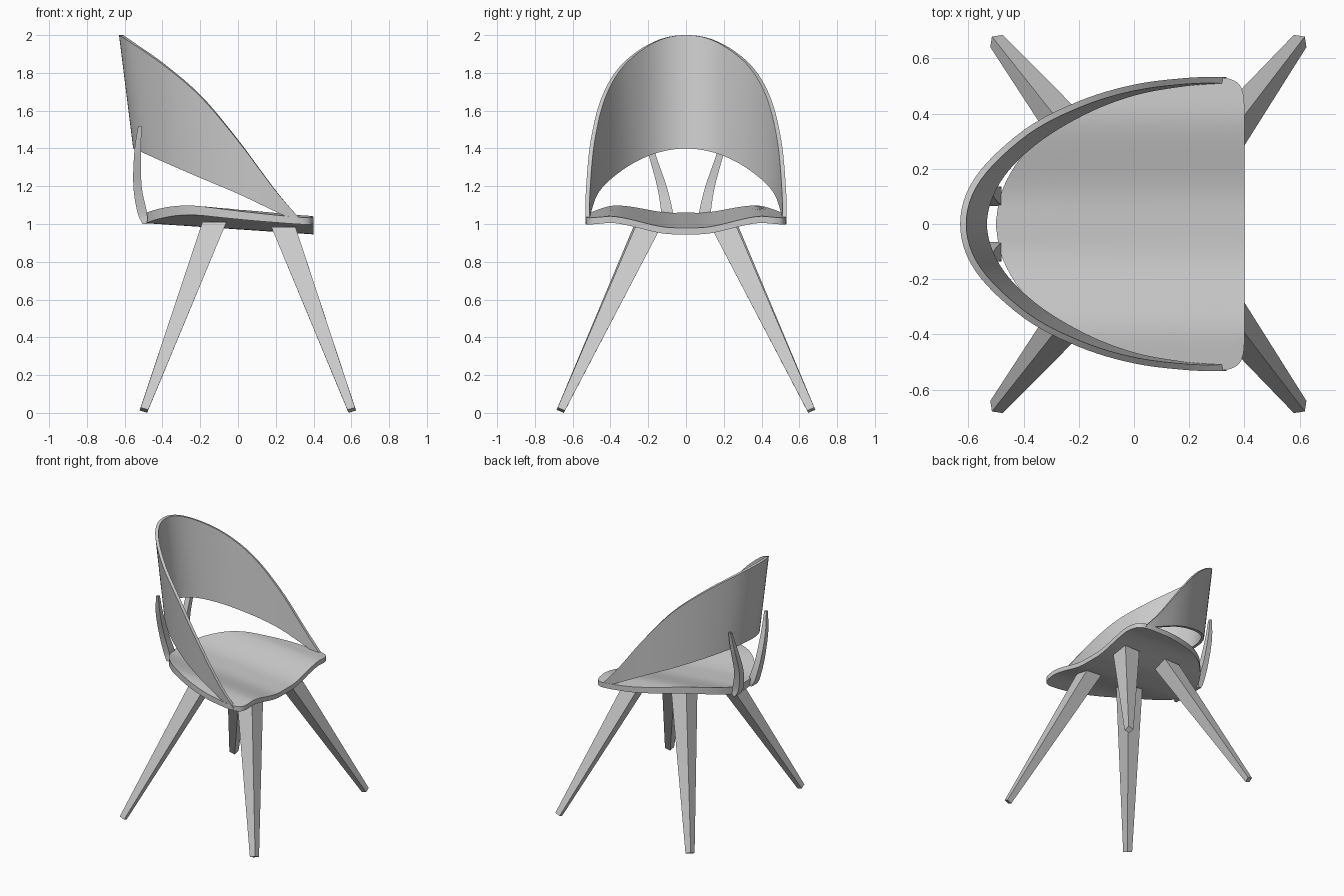
import bpy, bmesh, math
from mathutils import Vector

if "Cube" in bpy.data.objects:
    bpy.data.objects.remove(bpy.data.objects["Cube"])


def spline(pts, steps):
    """Catmull-Rom curve through the given points (any dimension)."""
    pts = [Vector(p) for p in pts]
    ext = [2 * pts[0] - pts[1]] + pts + [2 * pts[-1] - pts[-2]]
    out = []
    for i in range(1, len(ext) - 2):
        a, b, c, d = ext[i - 1:i + 3]
        for k in range(steps):
            t = k / steps
            out.append(0.5 * (2 * b + (c - a) * t + (2 * a - 5 * b + 4 * c - d) * t * t
                              + (3 * b - a - 3 * c + d) * t ** 3))
    return out + [pts[-1]]


def mesh_object(name, verts, faces, smooth=True):
    bm = bmesh.new()
    vs = [bm.verts.new(v) for v in verts]
    for f in faces:
        bm.faces.new([vs[i] for i in f])
    bmesh.ops.recalc_face_normals(bm, faces=bm.faces)
    me = bpy.data.meshes.new(name)
    bm.to_mesh(me)
    bm.free()
    ob = bpy.data.objects.new(name, me)
    bpy.context.collection.objects.link(ob)
    if smooth:
        bpy.ops.object.select_all(action='DESELECT')
        ob.select_set(True)
        bpy.context.view_layer.objects.active = ob
        bpy.ops.object.shade_smooth_by_angle(angle=math.radians(35))
    return ob


def slab(name, side_a, side_b):
    """Closed solid between two equal grids of points."""
    r, c = len(side_a), len(side_a[0])
    verts = [p for row in side_a for p in row] + [p for row in side_b for p in row]
    n = r * c
    faces = []
    for i in range(r - 1):
        for j in range(c - 1):
            q = [i * c + j, i * c + j + 1, (i + 1) * c + j + 1, (i + 1) * c + j]
            faces += [q, [k + n for k in reversed(q)]]
    rim = ([j for j in range(c)] + [i * c + c - 1 for i in range(1, r)]
           + [(r - 1) * c + j for j in range(c - 2, -1, -1)]
           + [i * c for i in range(r - 2, 0, -1)])
    for a, b in zip(rim, rim[1:] + rim[:1]):
        faces.append([a, b, b + n, a + n])
    return mesh_object(name, verts, faces)


def loft(name, rings, smooth=True):
    """Four-sided rings joined into a capped bar."""
    verts = [p for ring in rings for p in ring]
    faces = [[0, 1, 2, 3], [len(verts) - k for k in (1, 2, 3, 4)]]
    for i in range(len(rings) - 1):
        for j in range(4):
            k = (j + 1) % 4
            faces.append([4 * i + j, 4 * i + k, 4 * i + 4 + k, 4 * i + 4 + j])
    return mesh_object(name, verts, faces, smooth)


CORNERS = ((-1, -1), (1, -1), (1, 1), (-1, 1))

# Seat: dished slab, half outline given as (x, half width)
outline = spline([(-.5, .012), (-.485, .1), (-.45, .18), (-.4, .25), (-.3, .345), (-.15, .43),
                  (.05, .5), (.2, .525), (.32, .53), (.375, .512), (.395, .475), (.4, .43)], 4)


def seat_z(x, y):
    s = (.4 - x) / .9
    t = min(max((abs(y) - .06) / .36, 0), 1)
    top = .98 + .08 * s + .062 * t * t * (3 - 2 * t) - .1 * max(abs(y) - .4, 0)
    return top, top - .035 - .02 * s


tops, bottoms = [], []
for x, w in outline:
    ys = [w * (k / 14 - 1) for k in range(29)]
    tops.append([(x, y, seat_z(x, y)[0]) for y in ys])
    bottoms.append([(x, y, seat_z(x, y)[1]) for y in ys])
slab("seat", tops, bottoms)

# Backrest: curved shell between an upper and a lower edge
upper = [(-.63, 0, 2), (-.575, .17, 1.965), (-.4, .34, 1.845), (-.2, .445, 1.675),
         (0, .505, 1.44), (.2, .53, 1.175), (.335, .532, 1.02)]
lower = [(-.555, 0, 1.4), (-.505, .16, 1.378), (-.375, .3, 1.32), (-.19, .415, 1.24),
         (0, .488, 1.16), (.2, .523, 1.065), (.33, .53, 1.005)]


def both_sides(half):
    return spline([(x, -y, z) for x, y, z in half[:0:-1]] + half, 6)


up, lo = both_sides(upper), both_sides(lower)
outer, inner = [], []
for i in range(len(up)):
    a, b = max(i - 1, 0), min(i + 1, len(up) - 1)
    t = up[b] - up[a] + lo[b] - lo[a]
    inward = Vector((t.y, -t.x, 0)).normalized() * .022
    row = [lo[i].lerp(up[i], k / 6) for k in range(7)]
    outer.append(row)
    inner.append([p + inward for p in row])
slab("backrest", outer, inner)

for side, label in ((1, "left"), (-1, "right")):
    # Legs: tapered square bars, splayed outward
    for pos, top, foot in (("front", (.24, .2, .985), (.602, .663, .0145)),
                           ("back", (-.125, .2, 1.01), (-.498, .663, .0145))):
        top, foot = Vector(top), Vector(foot)
        top.y *= side
        foot.y *= side
        d = (foot - top).normalized()
        u, v = Vector((1, 0, 0)), Vector((0, 1, 0))
        pu, pv = (u - d * u.dot(d)).normalized(), (v - d * v.dot(d)).normalized()
        head = [top + u * a * .064 + v * b * .068 for a, b in CORNERS]
        tip = [foot + pu * a * .021 + pv * b * .021 for a, b in CORNERS]
        loft(f"{pos}_{label}_leg", [head, tip], False)

    # Back supports: bowed straps (x, y, z, half depth) with half width in step
    path = spline([(-.493, .1, 1.0, .012), (-.507, .1, 1.06, .025), (-.532, .128, 1.2, .022),
                   (-.531, .183, 1.38, .018), (-.52, .215, 1.52, .009)], 5)
    rings = []
    for i, (x, y, z, h) in enumerate(path):
        w = .035 - .026 * (i / (len(path) - 1)) ** 1.4
        rings.append([(x + a * h, side * (y + b * w), z) for a, b in CORNERS])
    loft(f"{label}_back_support", rings)
